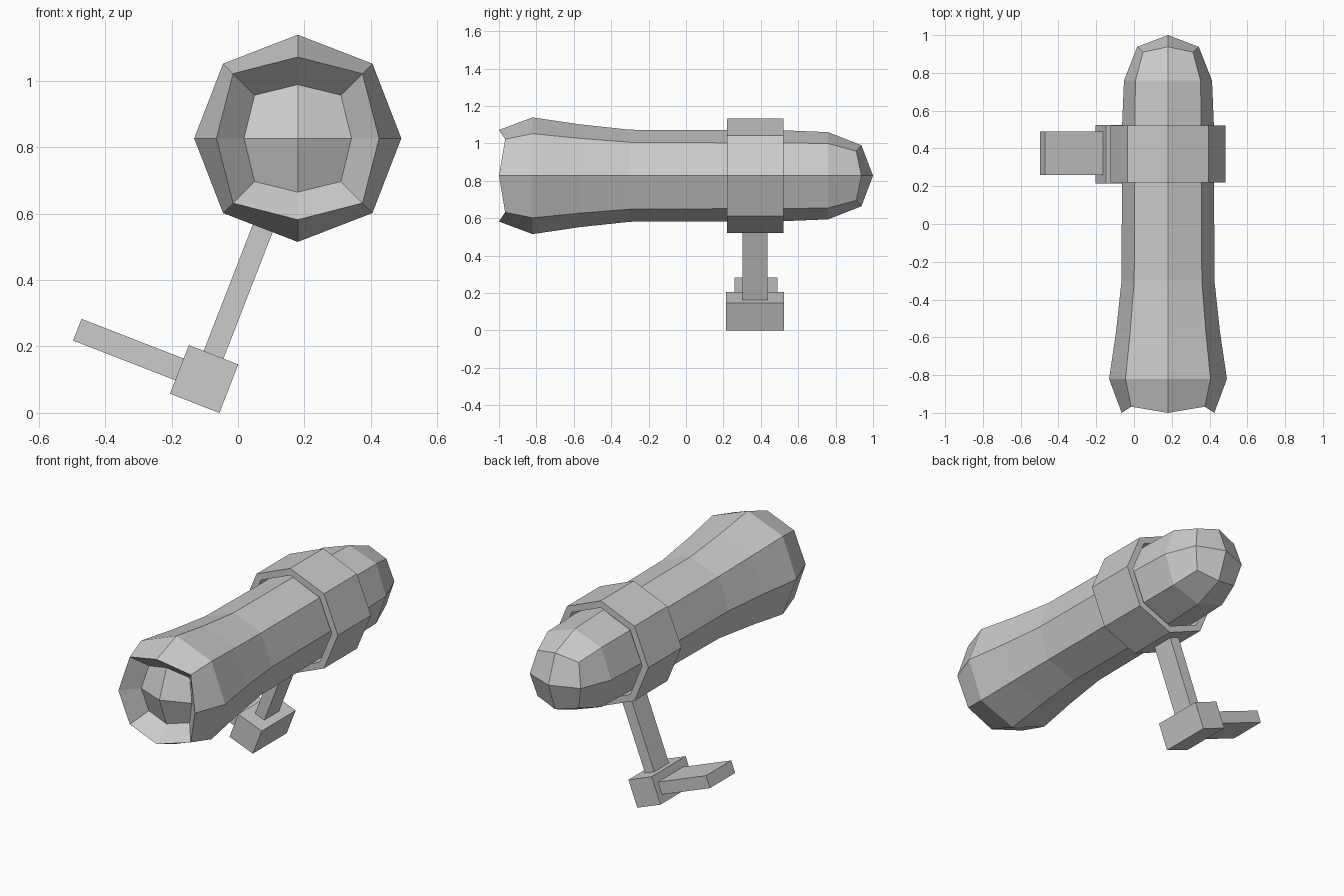
import bpy, bmesh, math
from mathutils import Matrix, Vector

cube = bpy.data.objects.get("Cube")
if cube:
    bpy.data.objects.remove(cube, do_unlink=True)

grey = bpy.data.materials.new("plain grey")
grey.use_nodes = True
color = (0.6, 0.6, 0.6, 1)
grey.diffuse_color = color
grey.node_tree.nodes["Principled BSDF"].inputs["Base Color"].default_value = color

AXIS = Vector((0.18, 0, 0.827))      # centre line of the tube
BASE = Vector((-0.102, 0.37, 0.102))  # centre of the tilted block
TILT = math.atan2(AXIS.x - BASE.x, AXIS.z - BASE.z)


def finish(name, bm):
    bmesh.ops.recalc_face_normals(bm, faces=bm.faces)
    mesh = bpy.data.meshes.new(name)
    bm.to_mesh(mesh)
    bm.free()
    mesh.materials.append(grey)
    ob = bpy.data.objects.new(name, mesh)
    bpy.context.scene.collection.objects.link(ob)
    return ob


def octagon(bm, y, r, diag_y, diag):
    """Eight vertices: four on the axes, four on the diagonals."""
    ring = []
    for i in range(8):
        a = i * math.pi / 4
        rad, yy = (diag * math.sqrt(2), diag_y) if i % 2 else (r, y)
        ring.append(bm.verts.new(AXIS + Vector((rad * math.cos(a), yy, rad * math.sin(a)))))
    return ring


def bridge(bm, a, b):
    for i in range(8):
        j = (i + 1) % 8
        bm.faces.new((a[i], a[j], b[j], b[i]))


def domed_cap(bm, ring, y):
    """Close a ring with four quads meeting at a raised centre."""
    tip = bm.verts.new(AXIS + Vector((0, y, 0)))
    for i in range(0, 8, 2):
        bm.faces.new((tip, ring[i], ring[i + 1], ring[(i + 2) % 8]))


def box(name, size, x, y, z):
    """Box placed in the tilted frame of the stand."""
    bm = bmesh.new()
    place = (Matrix.Translation(BASE) @ Matrix.Rotation(TILT, 4, 'Y')
             @ Matrix.Translation((x, y, z)) @ Matrix.Diagonal((*size, 1)))
    bmesh.ops.create_cube(bm, size=1, matrix=place)
    return finish(name, bm)


# Flared tube: recessed lens, rim, barrel and rounded tail
bm = bmesh.new()
profile = [(-0.91, 0.162, -0.885, 0.13),
           (-1.0, 0.245, -0.967, 0.195),
           (-0.82, 0.312, -0.82, 0.225),
           (-0.57, 0.275, -0.57, 0.2),
           (-0.3, 0.246, -0.3, 0.179),
           (0.22, 0.244, 0.22, 0.176),
           (0.52, 0.243, 0.52, 0.176),
           (0.76, 0.233, 0.76, 0.172),
           (0.938, 0.163, 0.91, 0.132)]
rings = [octagon(bm, *p) for p in profile]
for a, b in zip(rings, rings[1:]):
    bridge(bm, a, b)
domed_cap(bm, rings[0], -0.975)
domed_cap(bm, rings[-1], 1.0)
finish("lamp_body", bm)

# Clamp ring around the barrel
bm = bmesh.new()
loops = [octagon(bm, y, r, y, r * math.sqrt(0.5))
         for y, r in ((0.22, 0.305), (0.522, 0.305), (0.522, 0.265), (0.22, 0.265))]
for k in range(4):
    bridge(bm, loops[k], loops[(k + 1) % 4])
finish("clamp_ring", bm)

# Tilted stand
box("base_block", (0.16, 0.31, 0.157), 0, 0, 0)
box("support_post", (0.064, 0.134, 0.45), 0, 0, 0.285)
box("side_lever", (0.36, 0.23, 0.07), -0.23, 0.005, 0)
